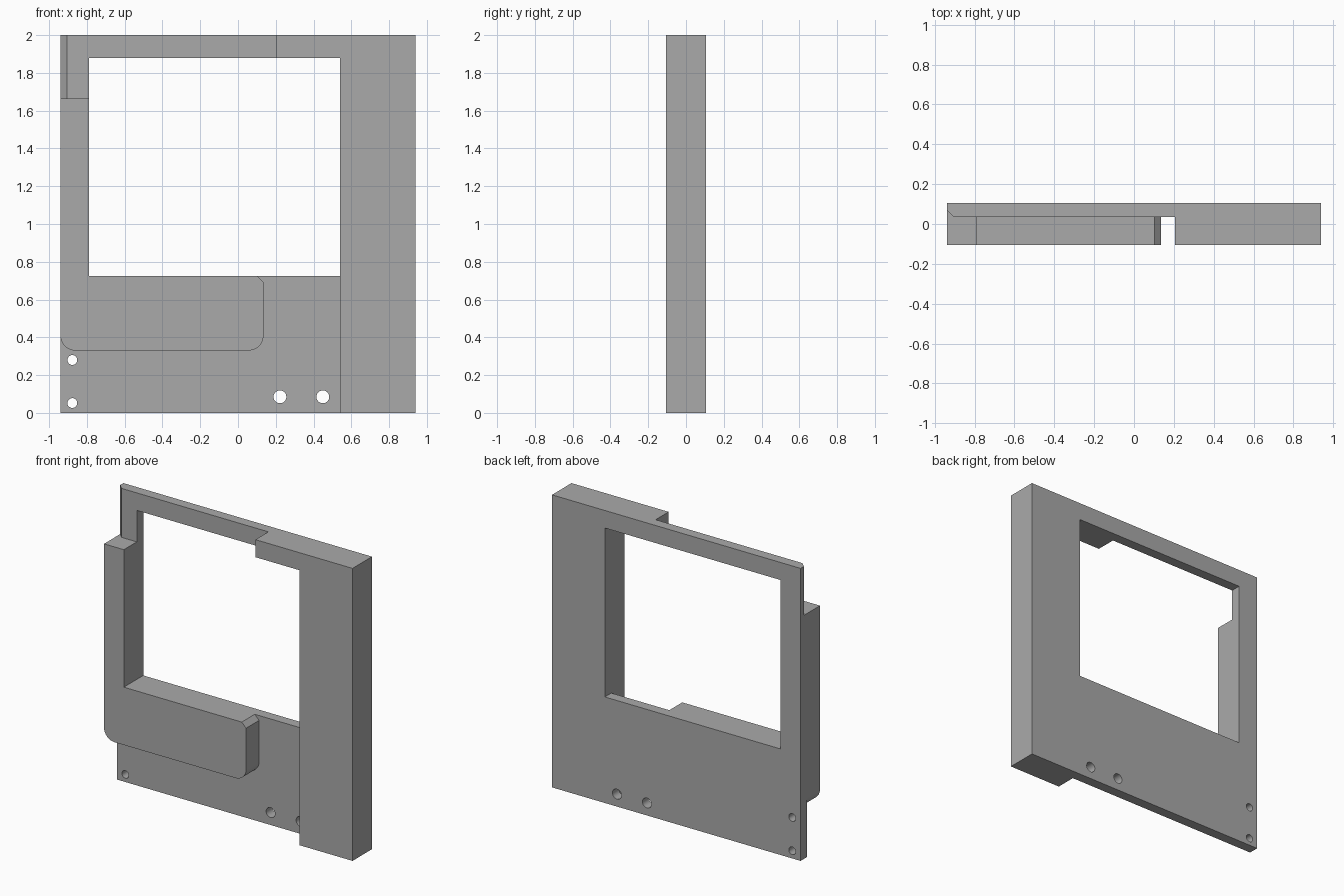
import bpy, bmesh, math

cube = bpy.data.objects.get("Cube")
if cube:
    bpy.data.objects.remove(cube, do_unlink=True)

grey = bpy.data.materials.new("mid grey")
grey.use_nodes = True
colour = (0.4, 0.4, 0.4, 1)
grey.diffuse_color = colour
grey.node_tree.nodes["Principled BSDF"].inputs["Base Color"].default_value = colour

FRONT, STEP, BACK = -0.105, 0.035, 0.105
LEFT, RIGHT, TOP = -0.94, 0.94, 2.0
WIN_L, WIN_R, WIN_B, WIN_T = -0.79, 0.54, 0.725, 1.88
ARM_TOP = 1.665


def prism(name, points, vector, place):
    """Extrude a flat outline along a vector."""
    bm = bmesh.new()
    face = bm.faces.new([bm.verts.new(place(*p)) for p in points])
    new = bmesh.ops.extrude_face_region(bm, geom=[face])["geom"]
    bmesh.ops.translate(bm, vec=vector, verts=[v for v in new if isinstance(v, bmesh.types.BMVert)])
    bmesh.ops.recalc_face_normals(bm, faces=bm.faces)
    mesh = bpy.data.meshes.new(name)
    bm.to_mesh(mesh)
    bm.free()
    mesh.materials.append(grey)
    obj = bpy.data.objects.new(name, mesh)
    bpy.context.collection.objects.link(obj)
    return obj


def slab(name, points, y0, y1):
    return prism(name, points, (0, y1 - y0, 0), lambda x, z: (x, y0, z))


def rect(x0, x1, z0, z1):
    return [(x0, z0), (x1, z0), (x1, z1), (x0, z1)]


def arc(cx, cz, r, start, end, steps):
    angles = [math.radians(start + (end - start) * i / steps) for i in range(steps + 1)]
    return [(cx + r * math.cos(a), cz + r * math.sin(a)) for a in angles]


def cut(obj, cutter):
    mod = obj.modifiers.new(cutter.name, "BOOLEAN")
    mod.operation = "DIFFERENCE"
    mod.solver = "EXACT"
    mod.object = cutter
    cutter.hide_render = True
    cutter.hide_set(True)


# Thin back plate with window and screw holes
plate = slab("back_plate", rect(LEFT, RIGHT, 0, TOP), STEP, BACK)
cut(plate, slab("window_cutter", rect(WIN_L, WIN_R, WIN_B, WIN_T), -0.2, 0.2))
holes = [(-0.877, 0.28, 0.026), (-0.877, 0.052, 0.026), (0.222, 0.085, 0.034), (0.449, 0.085, 0.034)]
for i, (x, z, r) in enumerate(holes):
    cut(plate, slab(f"hole_cutter_{i}", arc(x, z, r, 0, 360, 32)[:-1], -0.2, 0.2))

# Bevelled upper corner edge of the plate
bevel = [(LEFT - 0.05, STEP - 0.015), (LEFT + 0.05, STEP - 0.015), (LEFT - 0.05, STEP + 0.085)]
cut(plate, prism("edge_bevel_cutter", bevel, (0, 0, 1), lambda x, y: (x, y, ARM_TOP)))

# Thick side column with its short top arm
slab("side_column", [(WIN_R, 0), (RIGHT, 0), (RIGHT, TOP), (0.205, TOP), (0.205, WIN_T), (WIN_R, WIN_T)], FRONT, STEP)

# Raised L-shaped block with rounded lower corners
R, LOW, END = 0.08, 0.33, 0.135
outline = [(LEFT, ARM_TOP)] + arc(LEFT + R, LOW + R, R, 180, 270, 12)
outline += arc(END - R, LOW + R, R, 270, 360, 12)
outline += [(END, WIN_B - 0.033), (END - 0.033, WIN_B), (WIN_L, WIN_B), (WIN_L, ARM_TOP)]
block = slab("raised_block", outline, FRONT, STEP)

# Apply cuts, drop the helpers, and keep flat faces crisp
bpy.context.view_layer.update()
depsgraph = bpy.context.evaluated_depsgraph_get()
done = bpy.data.meshes.new_from_object(plate.evaluated_get(depsgraph))
cutters = [m.object for m in plate.modifiers]
plate.modifiers.clear()
plate.data = done
for c in cutters:
    bpy.data.objects.remove(c, do_unlink=True)
bpy.ops.object.select_all(action="DESELECT")
for obj in (plate, block):
    obj.select_set(True)
bpy.context.view_layer.objects.active = plate
bpy.ops.object.shade_smooth_by_angle(angle=math.radians(30))
